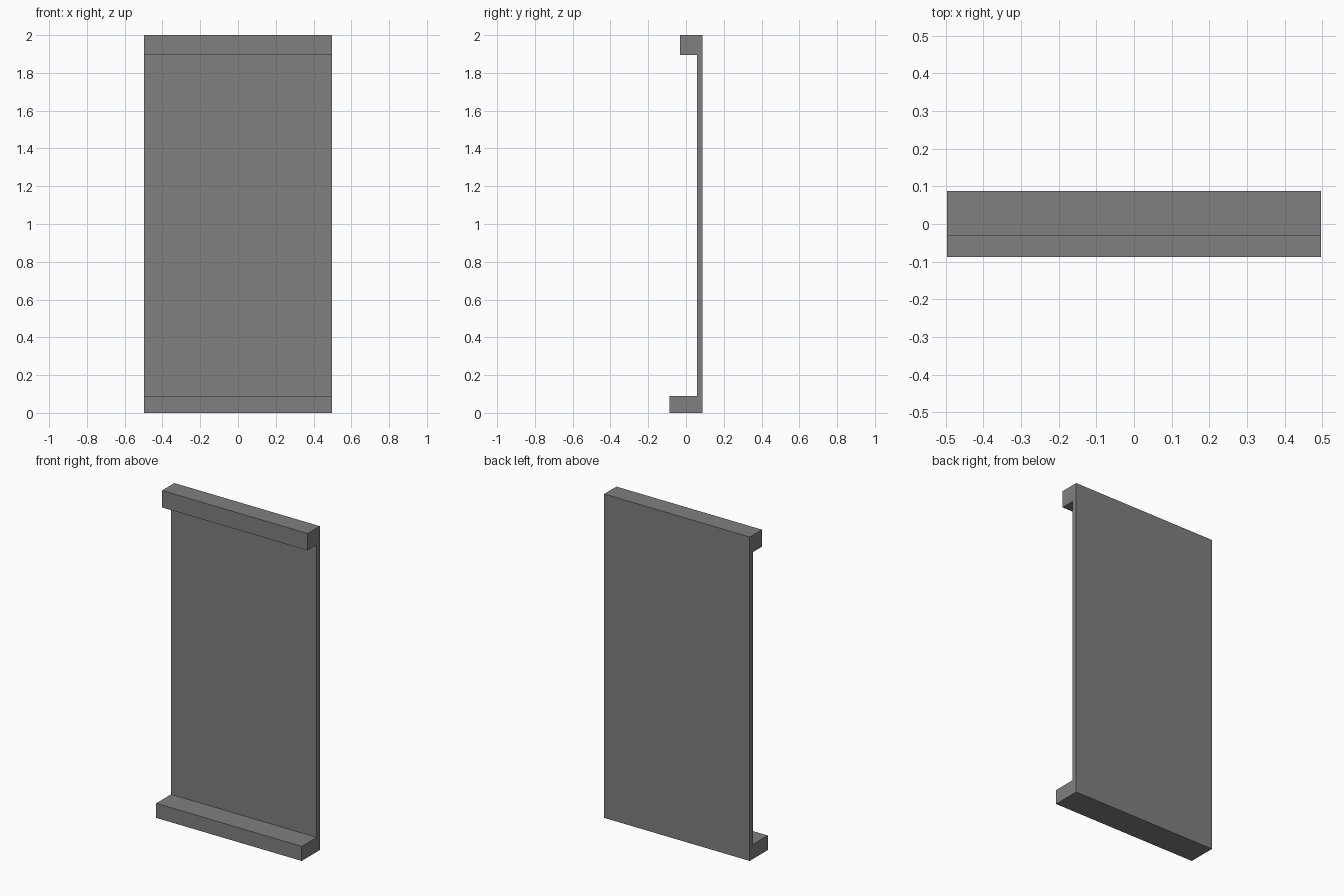
import bpy
import bmesh

cube = bpy.data.objects.get("Cube")
if cube:
    bpy.data.objects.remove(cube, do_unlink=True)

HALF_WIDTH = 0.497
BACK, PLATE_FRONT = 0.088, 0.057
RAIL_FRONT, FOOT_FRONT = -0.031, -0.088
FOOT_TOP, RAIL_BOTTOM, HEIGHT = 0.09, 1.895, 2.0

# Plain grey finish
grey = bpy.data.materials.new("mid_grey")
grey.use_nodes = True
colour = (0.214, 0.214, 0.214, 1)
grey.diffuse_color = colour
grey.node_tree.nodes["Principled BSDF"].inputs["Base Color"].default_value = colour

# Side profile (y, z): thin panel with a deep foot and a shallower top rail
profile = [
    (BACK, 0), (BACK, HEIGHT),
    (RAIL_FRONT, HEIGHT), (RAIL_FRONT, RAIL_BOTTOM),
    (PLATE_FRONT, RAIL_BOTTOM), (PLATE_FRONT, FOOT_TOP),
    (FOOT_FRONT, FOOT_TOP), (FOOT_FRONT, 0),
]

# Extrude the profile across the full width
bm = bmesh.new()
side = bm.faces.new([bm.verts.new((-HALF_WIDTH, y, z)) for y, z in profile])
result = bmesh.ops.extrude_face_region(bm, geom=[side])
moved = [v for v in result["geom"] if isinstance(v, bmesh.types.BMVert)]
bmesh.ops.translate(bm, verts=moved, vec=(2 * HALF_WIDTH, 0, 0))
bmesh.ops.recalc_face_normals(bm, faces=bm.faces)

mesh = bpy.data.meshes.new("flanged_panel")
bm.to_mesh(mesh)
bm.free()
mesh.materials.append(grey)
panel = bpy.data.objects.new("flanged_panel", mesh)
bpy.context.collection.objects.link(panel)
